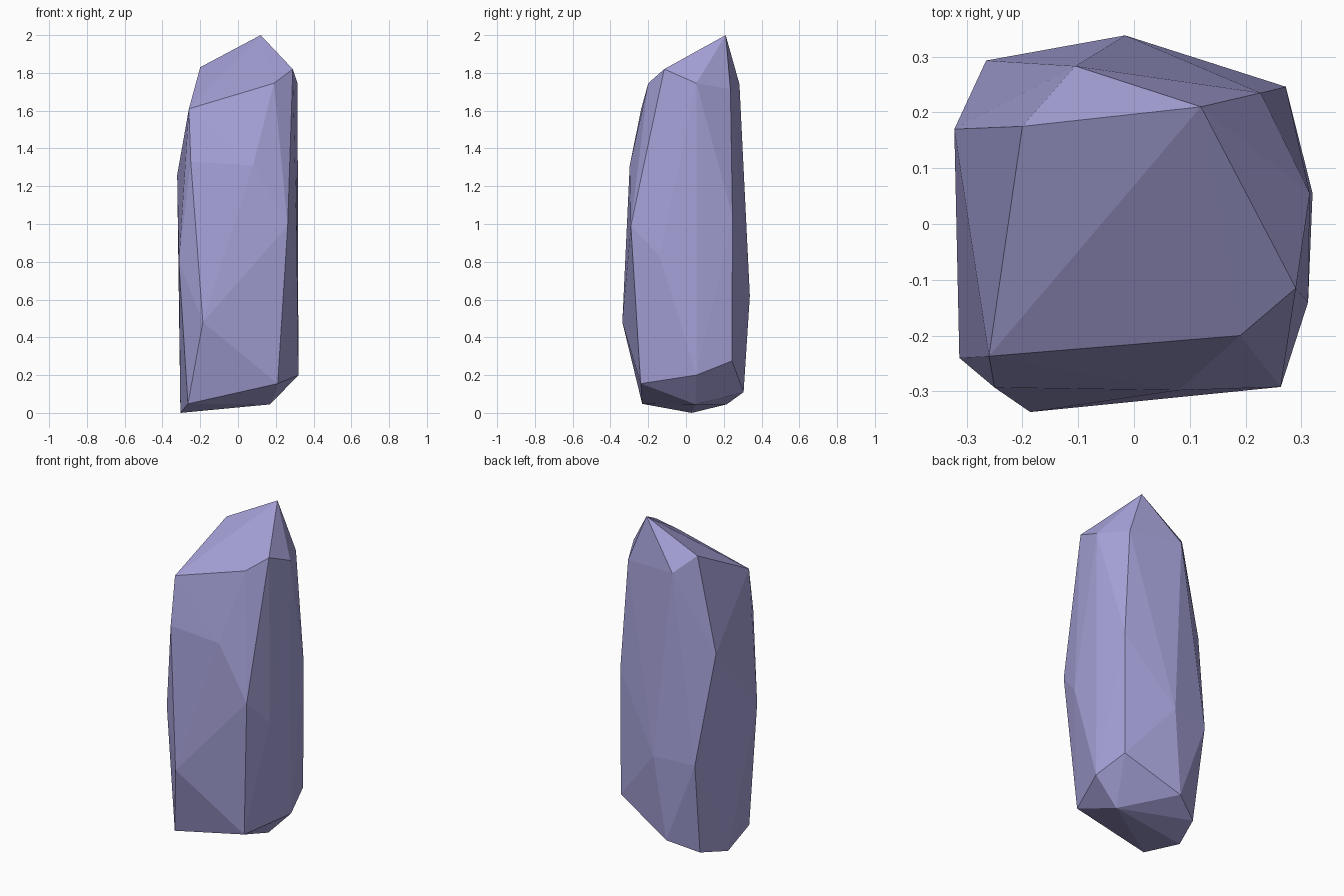
import bpy, bmesh

# Crystal corners, grouped by height; the convex hull makes the facets
tip = [(0.12, 0.21, 2.0)]
shoulder = [(-0.2, 0.175, 1.83), (0.29, -0.115, 1.82), (0.19, -0.2, 1.745),
            (0.315, 0.055, 1.745), (0.227, 0.235, 1.715), (-0.105, 0.283, 1.74),
            (-0.26, -0.237, 1.61)]
body = [(-0.25, -0.293, 1.33), (0.08, -0.298, 1.31), (-0.322, 0.17, 1.26),
        (0.272, 0.246, 1.04), (0.263, -0.292, 0.99), (0.312, -0.14, 0.83),
        (-0.313, -0.24, 0.8), (-0.016, 0.338, 0.62), (-0.265, 0.293, 0.61),
        (-0.186, -0.337, 0.48)]
foot = [(0.27, 0.243, 0.275), (0.32, 0.055, 0.2), (0.21, -0.24, 0.155),
        (-0.08, 0.305, 0.11), (0.17, 0.05, 0.045), (-0.245, 0.215, 0.045),
        (-0.265, -0.232, 0.048), (-0.305, 0.03, 0.0)]

bm = bmesh.new()
for p in tip + shoulder + body + foot:
    bm.verts.new(p)
hull = bmesh.ops.convex_hull(bm, input=bm.verts[:])
bmesh.ops.delete(bm, geom=[v for v in bm.verts if not v.link_faces], context='VERTS')
bmesh.ops.recalc_face_normals(bm, faces=bm.faces[:])

# Flat-shaded crystal shard
mesh = bpy.data.meshes.new("crystal_shard")
bm.to_mesh(mesh)
bm.free()
obj = bpy.data.objects.new("crystal_shard", mesh)
bpy.context.collection.objects.link(obj)

mat = bpy.data.materials.new("pale_violet")
mat.diffuse_color = (0.38, 0.36, 0.69, 1)
mesh.materials.append(mat)
